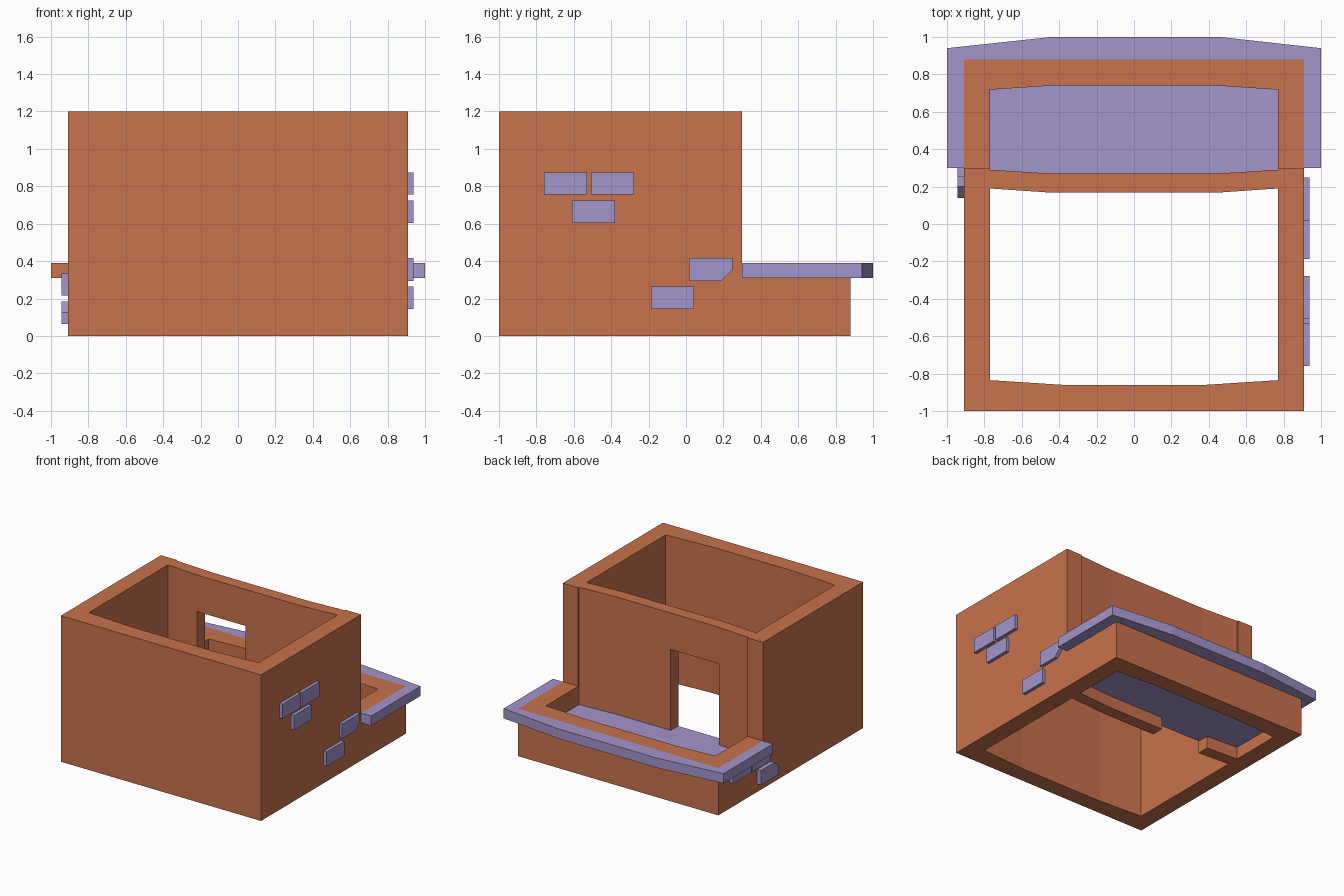
import bpy, bmesh

if "Cube" in bpy.data.objects:
    bpy.data.objects.remove(bpy.data.objects["Cube"])


def material(name, rgb):
    m = bpy.data.materials.new(name)
    m.diffuse_color = (*rgb, 1)
    m.use_nodes = True
    m.node_tree.nodes["Principled BSDF"].inputs["Base Color"].default_value = m.diffuse_color
    return m


ORANGE = material("terracotta", (0.58, 0.168, 0.074))
PURPLE = material("lavender", (0.366, 0.301, 0.597))


def prism(name, pts, lo, hi, mat, axis="z"):
    """Extrude an outline: (x, y) along z, or (y, z) along x."""
    bm = bmesh.new()
    def place(p, h):
        return (p[0], p[1], h) if axis == "z" else (h, p[0], p[1])
    a = [bm.verts.new(place(p, lo)) for p in pts]
    b = [bm.verts.new(place(p, hi)) for p in pts]
    bm.faces.new(a[::-1])
    bm.faces.new(b)
    n = len(pts)
    for i in range(n):
        j = (i + 1) % n
        bm.faces.new((a[i], a[j], b[j], b[i]))
    bmesh.ops.recalc_face_normals(bm, faces=bm.faces)
    me = bpy.data.meshes.new(name)
    bm.to_mesh(me)
    bm.free()
    me.materials.append(mat)
    ob = bpy.data.objects.new(name, me)
    bpy.context.collection.objects.link(ob)
    return ob


def rect(a0, a1, b0, b1):
    return [(a0, b0), (a1, b0), (a1, b1), (a0, b1)]


W, I = 0.91, 0.77  # outer and inner half widths

# Tall front and side walls
prism("tall_walls", [(-W, .3), (-W, -1), (W, -1), (W, .3), (I, .3), (I, -.835),
                     (.38, -.86), (-.38, -.86), (-I, -.835), (-I, .3)], 0, 1.2, ORANGE)

# Low balcony wall behind
prism("balcony_wall", [(W, .3), (W, .88), (-W, .88), (-W, .3), (-I, .3), (-I, .718),
                       (-.44, .74), (.44, .74), (I, .718), (I, .3)], 0, .39, ORANGE)

# Bowed partition with a doorway
partition = prism("partition_wall", [(-I, .19), (-.45, .168), (.45, .168), (I, .19),
                                     (I, .29), (.45, .27), (-.45, .27), (-I, .29)],
                  0, 1.2, ORANGE)
cutter = prism("door_cutter", rect(-.49, -.05, 0, .5), -.1, .9, ORANGE)
cutter.hide_render = True
mod = partition.modifiers.new("door", "BOOLEAN")
mod.operation = "DIFFERENCE"
mod.solver = "EXACT"
mod.object = cutter
bpy.context.view_layer.objects.active = partition
bpy.ops.object.modifier_apply(modifier=mod.name)
bpy.data.objects.remove(cutter)

# Balcony floor, running through the doorway
prism("balcony_floor", [(-I, .2), (-.45, .175), (.45, .175), (I, .2), (I, .718),
                        (.44, .74), (-.44, .74), (-I, .718)], .1, .235, PURPLE)

# Coping ledge around the balcony; its left front end is terracotta
ledge = prism("balcony_ledge", [(1, .3), (1, .94), (.46, 1), (-.44, 1), (-1, .94), (-1, .3),
                                (-W, .3), (-W, .88), (W, .88), (W, .3)], .31, .39, PURPLE)
ledge.data.materials.append(ORANGE)
for f in ledge.data.polygons:
    if f.normal.y < -.9 and f.center.x < -W:
        f.material_index = 1

# Exposed bricks on the right side
for y, z in [(-.76, .755), (-.508, .755), (-.61, .604), (-.187, .144)]:
    prism("right_brick", rect(y, y + .23, z, z + .12), W, .937, PURPLE, "x")
prism("right_chipped_brick", [(.015, .295), (.19, .295), (.248, .353), (.248, .416),
                              (.015, .416)], W, .937, PURPLE, "x")

# Exposed bricks on the left side
for y in (.25, .502):
    prism("left_brick", rect(y, y + .235, .215, .335), -.945, -W, PURPLE, "x")
prism("left_chipped_brick", [(.14, .065), (.375, .065), (.375, .185), (.2, .185),
                             (.14, .125)], -.945, -W, PURPLE, "x")
